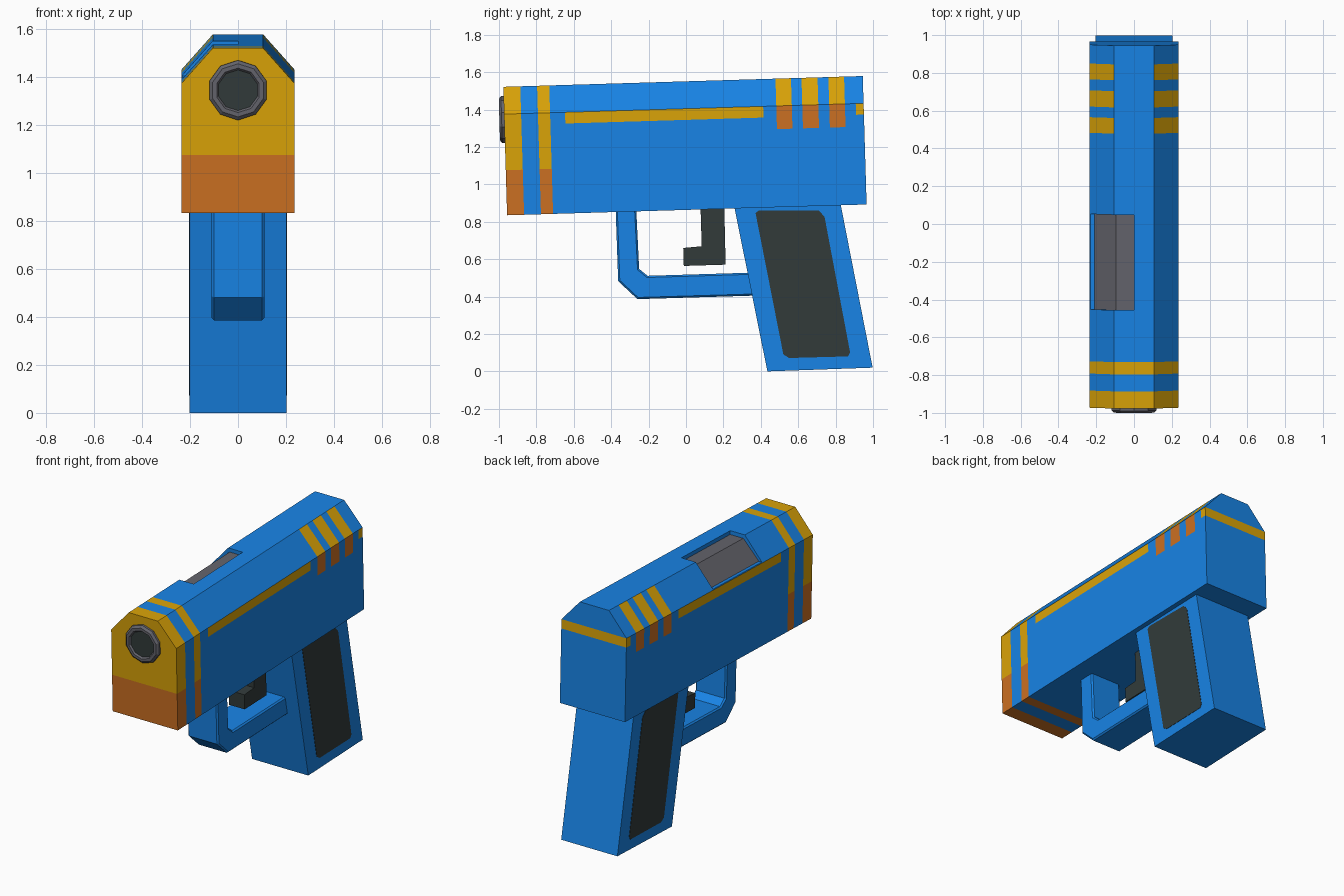
import bpy, bmesh, math
from mathutils import Vector

if "Cube" in bpy.data.objects:
    bpy.data.objects.remove(bpy.data.objects["Cube"])

TILT = 0.03  # the whole model leans back slightly; parts are built level, then rotated


def lin(c):
    c /= 255
    return c / 12.92 if c <= 0.04045 else ((c + 0.055) / 1.055) ** 2.4


def material(name, r, g, b):
    m = bpy.data.materials.new(name)
    m.diffuse_color = (lin(r), lin(g), lin(b), 1)
    m.use_nodes = True
    m.node_tree.nodes["Principled BSDF"].inputs["Base Color"].default_value = m.diffuse_color
    return m


MATS = [material("blue", 24, 132, 230), material("yellow", 218, 163, 8),
        material("orange", 203, 112, 34), material("charcoal", 50, 59, 58),
        material("steel_grey", 100, 100, 108)]
BLUE, YELLOW, ORANGE, CHARCOAL, GREY = range(5)


def finish(name, bm, mat):
    bmesh.ops.recalc_face_normals(bm, faces=bm.faces)
    me = bpy.data.meshes.new(name)
    for m in MATS:
        me.materials.append(m)
    for f in bm.faces:
        f.material_index = mat
    bm.to_mesh(me)
    bm.free()
    ob = bpy.data.objects.new(name, me)
    bpy.context.collection.objects.link(ob)
    return ob


def prism(name, pts, axis, a, b, mat):
    """Extrude a profile: axis 'x' takes (y, z) points, axis 'y' takes (x, z) points."""
    bm = bmesh.new()
    place = (lambda p, d: (d, p[0], p[1])) if axis == 'x' else (lambda p, d: (p[0], d, p[1]))
    r1 = [bm.verts.new(place(p, a)) for p in pts]
    r2 = [bm.verts.new(place(p, b)) for p in pts]
    bm.faces.new(r1)
    bm.faces.new(r2[::-1])
    n = len(pts)
    for i in range(n):
        j = (i + 1) % n
        bm.faces.new((r1[i], r2[i], r2[j], r1[j]))
    return finish(name, bm, mat)


# Slide: chamfered block with a recessed ejection port
Y0, Y1, W, TOP, EDGE = -0.931, 0.992, 0.235, 1.55, 1.404
slide = prism("slide", [(-W, 0.863), (W, 0.863), (W, EDGE), (0.105, TOP),
                        (-0.105, TOP), (-W, EDGE)], 'y', Y0, Y1, BLUE)
cutter = prism("port_cutter", [(0, 1.7), (0, 1.525), (-0.095, 1.525), (-0.21, 1.408),
                               (-0.3, 1.408), (-0.3, 1.7)], 'y', -0.41, 0.095, BLUE)
cutter.hide_render = True
cut = slide.modifiers.new("port", 'BOOLEAN')
cut.operation, cut.object, cut.solver = 'DIFFERENCE', cutter, 'EXACT'
baked = bpy.data.meshes.new_from_object(
    slide.evaluated_get(bpy.context.evaluated_depsgraph_get()))
slide.modifiers.clear()
baked.materials.clear()
for m in MATS:
    baked.materials.append(m)
slide.data = baked
bpy.data.objects.remove(cutter)

# Painted stripes: slice the slide at stripe borders, then colour by position
BANDS = [(Y0, -0.84), (-0.75, -0.685)]
RIBS = [(0.525, 0.608), (0.664, 0.75), (0.808, 0.892)]
LINES = [(-0.605, 0.455), (0.95, Y1)]


def inside(y, spans):
    return any(a <= y <= b for a, b in spans)


def stripe(c, n):
    surface = min(TOP, EDGE + (W - abs(c.x)) * 1.123)
    if -0.21 < c.x < 0 and -0.41 < c.y < 0.095 and n.z > 0.3 and c.z < surface - 0.012:
        return GREY
    if (n.y < -0.9 and c.y < Y0 + 0.01) or inside(c.y, BANDS):
        return YELLOW if c.z > 1.104 else ORANGE
    if inside(c.y, RIBS):
        if 0.2 < n.z < 0.9:
            return YELLOW
        if abs(n.x) > 0.9 and c.z > 1.28:
            return ORANGE
    on_side = abs(n.x) > 0.9 and abs(c.x) > W - 0.01 and inside(c.y, LINES)
    on_back = n.y > 0.9 and c.y > Y1 - 0.01
    if (on_side or on_back) and 1.344 < c.z < EDGE:
        return YELLOW
    return BLUE


bm = bmesh.new()
bm.from_mesh(slide.data)
planes = [((0, y, 0), (0, 1, 0)) for s in BANDS + RIBS + LINES for y in s if Y0 < y < Y1]
planes += [((0, 0, z), (0, 0, 1)) for z in (1.104, 1.28, 1.344, EDGE)]
for co, no in planes:
    bmesh.ops.bisect_plane(bm, geom=bm.verts[:] + bm.edges[:] + bm.faces[:], dist=1e-5,
                           plane_co=co, plane_no=no)
bm.normal_update()
for f in bm.faces:
    f.material_index = stripe(f.calc_center_median(), f.normal)
bm.to_mesh(slide.data)
bm.free()

# Muzzle: ten-sided ring with bevelled rim and a dark bore
bm = bmesh.new()
rings = []
for r, y in [(0.125, -0.90), (0.125, -0.945), (0.111, -0.957), (0.093, -0.957), (0.085, -0.947)]:
    rings.append([bm.verts.new((r * math.sin(k * math.tau / 10), y,
                                1.375 + r * math.cos(k * math.tau / 10))) for k in range(10)])
for r1, r2 in zip(rings, rings[1:]):
    for k in range(10):
        j = (k + 1) % 10
        bm.faces.new((r1[k], r1[j], r2[j], r2[k]))
bm.faces.new(rings[0])
bore = bm.faces.new(rings[-1])
bm.faces.index_update()
bore_index = bore.index
muzzle = finish("muzzle", bm, GREY)
muzzle.data.polygons[bore_index].material_index = CHARCOAL

# Grip and its two dark side panels
grip = prism("grip", [(0.284, 0.875), (0.435, -0.013), (0.998, -0.01), (0.852, 0.875)],
             'x', -0.203, 0.203, BLUE)
PANEL = [(0.397, 0.835), (0.415, 0.848), (0.735, 0.838), (0.765, 0.805),
         (0.88, 0.075), (0.868, 0.054), (0.553, 0.055), (0.523, 0.075)]
panels = [prism("grip_panel_" + side, PANEL, 'x', s * 0.2, s * 0.205, CHARCOAL)
          for side, s in (("left", -1), ("right", 1))]

# Trigger guard with softened edges
guard = prism("trigger_guard", [(-0.35, 0.885), (-0.348, 0.493), (-0.248, 0.394), (0.42, 0.394),
                                (0.42, 0.517), (-0.19, 0.517), (-0.234, 0.555), (-0.24, 0.885)],
              'x', -0.11, 0.11, BLUE)
bev = guard.modifiers.new("edge_bevel", 'BEVEL')
bev.width, bev.segments, bev.limit_method, bev.angle_limit = 0.009, 1, 'ANGLE', math.radians(80)

# Trigger
trigger = prism("trigger", [(0.104, 0.88), (0.231, 0.88), (0.229, 0.564), (0.005, 0.564),
                            (0.005, 0.66), (0.104, 0.666)], 'x', -0.057, 0.057, CHARCOAL)

for ob in [slide, muzzle, grip, guard, trigger] + panels:
    ob.rotation_euler.x = TILT
